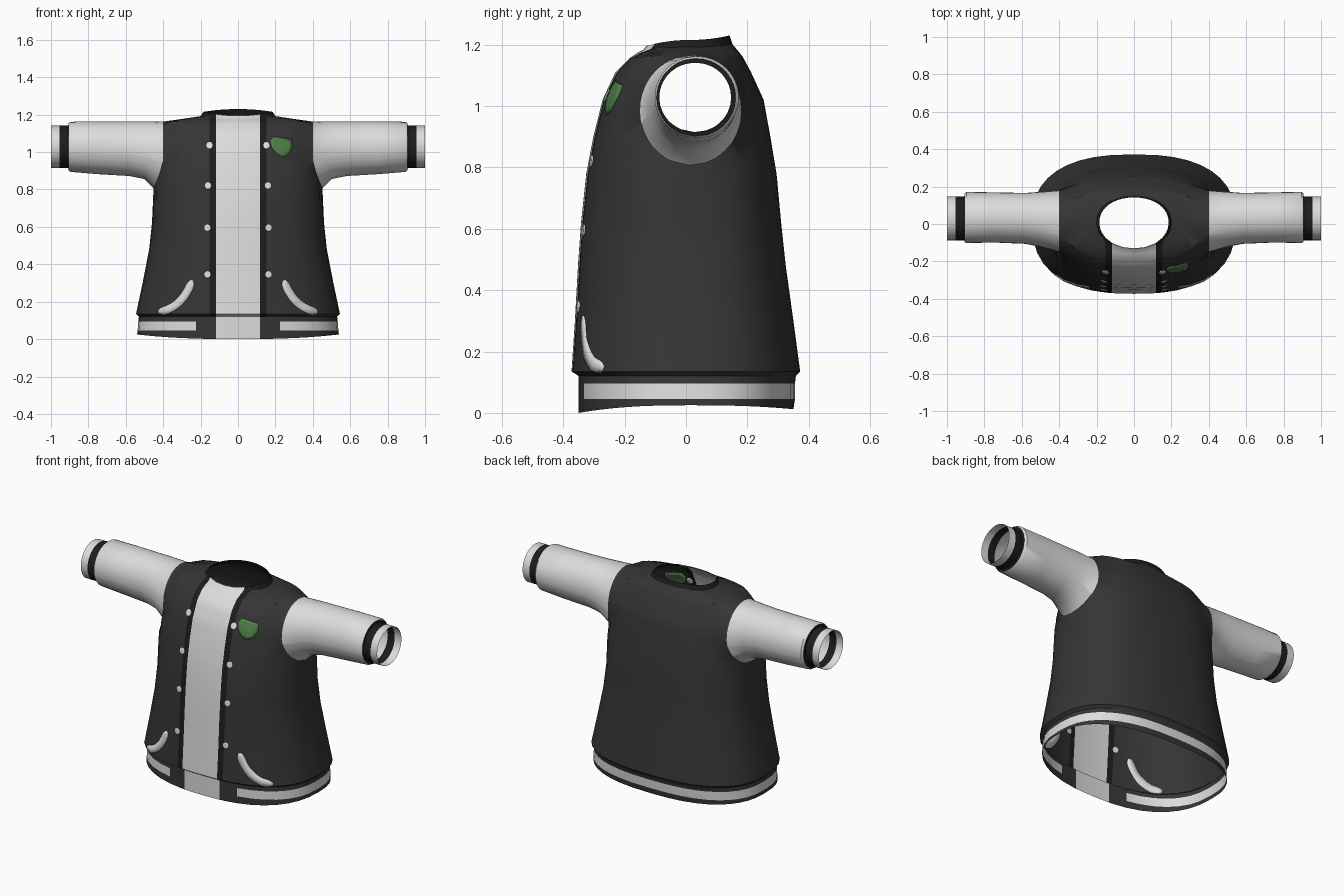
import bpy, bmesh, math
from mathutils import Vector
from mathutils.bvhtree import BVHTree

if "Cube" in bpy.data.objects:
    bpy.data.objects.remove(bpy.data.objects["Cube"])


def material(name, rgb):
    m = bpy.data.materials.new(name)
    m.diffuse_color = (*rgb, 1)
    m.use_nodes = True
    m.node_tree.nodes["Principled BSDF"].inputs["Base Color"].default_value = m.diffuse_color
    return m


charcoal = material("charcoal cloth", (0.036, 0.036, 0.036))
black = material("black trim", (0.012, 0.012, 0.012))
white = material("white cloth", (0.72, 0.72, 0.72))
green = material("green patch", (0.075, 0.21, 0.06))
CHARCOAL, BLACK, WHITE = 0, 1, 2


def add_object(name, bm, mats):
    me = bpy.data.meshes.new(name)
    bm.to_mesh(me)
    ob = bpy.data.objects.new(name, me)
    bpy.context.collection.objects.link(ob)
    for m in mats:
        me.materials.append(m)
    bpy.ops.object.select_all(action='DESELECT')
    ob.select_set(True)
    bpy.context.view_layer.objects.active = ob
    bpy.ops.object.shade_smooth_by_angle(angle=math.radians(40))
    return ob


# Body rings: half width, front y, back y, z at front / side / back
RINGS = [
    (.540, -.350, .350, .000, .025, .012),
    (.537, -.350, .355, .045, .045, .045),
    (.533, -.350, .355, .095, .095, .095),
    (.530, -.350, .358, .120, .120, .120),
    (.545, -.373, .372, .135, .135, .135),
    (.510, -.362, .350, .300, .300, .300),
    (.475, -.352, .325, .480, .480, .480),
    (.460, -.342, .310, .620, .620, .620),
    (.458, -.325, .295, .780, .780, .780),
    (.455, -.302, .275, .900, .900, .900),
    (.440, -.272, .253, 1.02, 1.02, 1.02),
    (.415, -.230, .212, 1.11, 1.10, 1.11),
    (.385, -.185, .185, 1.155, 1.166, 1.16),
    (.280, -.160, .165, 1.172, 1.180, 1.185),
    (.200, -.140, .152, 1.183, 1.192, 1.20),
    (.185, -.130, .142, 1.195, 1.215, 1.23),
]
rings = []
for i, r in enumerate(RINGS[:-1]):
    n = 3 if 8 <= i < 12 else 1
    for k in range(n):
        rings.append([p + (q - p) * k / n for p, q in zip(r, RINGS[i + 1])])
rings.append(RINGS[-1])


def half_ring(a, yf, yb, zf, zs, zb):
    """Half superellipse from centre front round to centre back."""
    n = 2.5 if a > .3 else 2.1
    xs = [0, .06, .117, .152, .225 if a > .26 else .92 * a]
    ts = [math.asin((x / a) ** (n / 2)) for x in xs]
    t5 = ts[-1]
    ts += [t5 + (math.pi / 2 - t5) * k / 7 for k in range(1, 8)]
    ts += [math.pi / 2 * (1 + k / 10) for k in range(1, 11)]
    pts = []
    for t in ts:
        s, c = max(math.sin(t), 0), math.cos(t)
        x = 0 if t > math.pi - 1e-4 else a * s ** (2 / n)
        end_y, end_z = (yf, zf) if c > 0 else (yb, zb)
        y = .01 + (end_y - .01) * abs(c) ** (2 / n)
        pts.append((x, y, zs + (end_z - zs) * c * c))
    return pts


# Jacket body (right half, mirrored later)
bm = bmesh.new()
grid = [[bm.verts.new(p) for p in half_ring(*r)] for r in rings]
for i in range(len(grid) - 1):
    for j in range(len(grid[0]) - 1):
        f = bm.faces.new((grid[i][j], grid[i][j + 1], grid[i + 1][j + 1], grid[i + 1][j]))
        if j < 2:
            f.material_index = WHITE
        elif i == len(grid) - 2 or (j == 2 and i > 2):
            f.material_index = BLACK
        elif i == 1 and j >= 4:
            f.material_index = WHITE
surface = BVHTree.FromBMesh(bm)

# Armhole: remove the faces inside an ellipse and snap the edge onto it
CY, CZ, RY, RZ = .015, .985, .165, .178


def inside(co):
    return co.x > .3 and ((co.y - CY) / RY) ** 2 + ((co.z - CZ) / RZ) ** 2 < 1


bmesh.ops.delete(bm, geom=[f for f in bm.faces if any(inside(v.co) for v in f.verts)], context='FACES')
hole = list({v for e in bm.edges if e.is_boundary for v in e.verts
             if v.co.x > .3 and v.co.z > .7})


def angle(v):
    return math.atan2((v.co.z - CZ) / RZ, (v.co.y - CY) / RY)


hole.sort(key=angle)
angles = [angle(v) for v in hole]
for v, t in zip(hole, angles):
    z = CZ + RZ * math.sin(t)
    v.co = (.40 + .05 * (max(0, .97 - z) / .16) ** 1.5, CY + RY * math.cos(t), z)

# Sleeve and cuff: x, centre y, centre z, radius y, radius z, colour
SLEEVE = [
    (.50, .025, 1.010, .147, .154, WHITE),
    (.58, .030, 1.018, .136, .146, WHITE),
    (.75, .035, 1.023, .134, .141, WHITE),
    (.895, .035, 1.028, .137, .134, WHITE),
    (.906, .033, 1.028, .129, .127, WHITE),
    (.908, .030, 1.028, .117, .113, BLACK),
    (.955, .030, 1.028, .117, .113, BLACK),
    (1.0, .030, 1.028, .117, .113, WHITE),
]
prev = hole
for x, cy, cz, ry, rz, mat in SLEEVE:
    cur = [bm.verts.new((x, cy + ry * math.cos(t), cz + rz * math.sin(t))) for t in angles]
    for k in range(len(cur)):
        m = (k + 1) % len(cur)
        f = bm.faces.new((prev[k], prev[m], cur[m], cur[k]))
        f.material_index = mat
    prev = cur
jacket = add_object("jacket", bm, [charcoal, black, white])
mirror = jacket.modifiers.new("mirror", 'MIRROR')
mirror.merge_threshold = .0005


def plate(name, rows, mat, side=1):
    """Thin sheet of (x, z) rows laid on the jacket front, seen inside and out."""
    b = bmesh.new()
    g = []
    for row in rows:
        g.append([])
        for x, z in row:
            hit = surface.ray_cast(Vector((x, -1, z)), Vector((0, 1, 0)))[0]
            g[-1].append(b.verts.new((x * side, hit.y, z)))
    for p, q in zip(g, g[1:]):
        for k in range(len(p) - 1):
            b.faces.new((p[k], p[k + 1], q[k + 1], q[k]))
    bmesh.ops.remove_doubles(b, verts=b.verts, dist=.0002)
    bmesh.ops.recalc_face_normals(b, faces=b.faces)
    ob = add_object(name, b, [mat])
    solid = ob.modifiers.new("thickness", 'SOLIDIFY')
    solid.thickness, solid.offset = .009, 0


def blob(outline):
    """Concentric rows filling an outline."""
    cx = sum(p[0] for p in outline) / len(outline)
    cz = sum(p[1] for p in outline) / len(outline)
    loop = outline + outline[:1]
    return [[(cx + (x - cx) * s, cz + (z - cz) * s) for x, z in loop] for s in (0, .33, .67, 1)]


# Pocket welts: a rounded band along a curve
P0, P1, P2 = Vector((.245, .315)), Vector((.295, .165)), Vector((.425, .145))
welt = []
for k in range(17):
    t = k / 16
    c = P0 * (1 - t) ** 2 + P1 * 2 * t * (1 - t) + P2 * t * t
    d = ((P1 - P0) * (1 - t) + (P2 - P1) * t).normalized()
    w = .021 * min(1, .35 + 8 * min(t, 1 - t))
    welt.append([(c.x - d.y * w * s, c.y + d.x * w * s) for s in (-1, 0, 1)])

for side, label in ((1, "right"), (-1, "left")):
    plate("pocket_welt_" + label, welt, white, side)
    # Snaps down the front opening
    for k, (x, z) in enumerate(((.152, 1.035), (.16, .82), (.163, .595), (.163, .345))):
        disc = [(x + .018 * math.cos(a * math.pi / 6), z + .019 * math.sin(a * math.pi / 6))
                for a in range(12)]
        plate(f"snap_{label}_{k + 1}", blob(disc), white, side)

# Chest patch
plate("chest_patch", blob([(.17, 1.06), (.19, 1.082), (.24, 1.073), (.284, 1.067), (.292, 1.03),
                           (.275, .99), (.24, .972), (.205, .99), (.18, 1.025)]), green)
